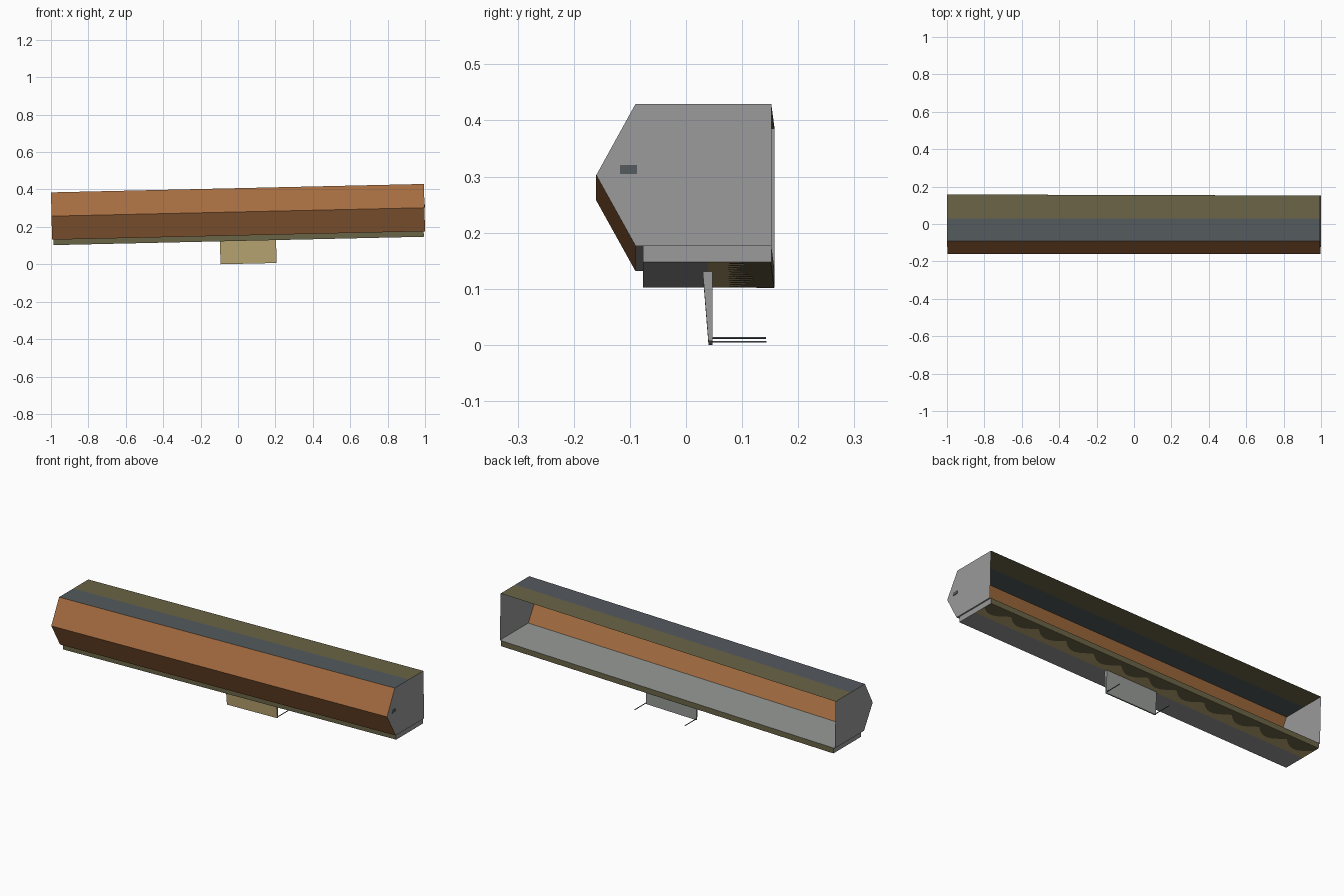
import bpy
import math

if "Cube" in bpy.data.objects:
    bpy.data.objects.remove(bpy.data.objects["Cube"])


def srgb(r, g, b):
    lin = [c / 255 / 12.92 if c < 10 else ((c / 255 + 0.055) / 1.055) ** 2.4 for c in (r, g, b)]
    return (*lin, 1.0)


def material(name, rgb):
    m = bpy.data.materials.new(name)
    m.diffuse_color = srgb(*rgb)
    m.use_nodes = True
    m.node_tree.nodes["Principled BSDF"].inputs["Base Color"].default_value = m.diffuse_color
    return m


GREY = material("light_grey", (152, 154, 152))
SLATE = material("slate_grey", (84, 90, 94))
OLIVE = material("olive", (106, 100, 70))
TAN = material("tan", (188, 168, 116))
WOOD = material("orange_brown", (165, 109, 64))
SLOPE = 0.0226


def place(x, y, z):
    """Tilt of the whole model: right end higher, back edge a little narrower there."""
    return (x - SLOPE * (z - 0.28), y - 0.003 * x * max(y, 0) / 0.155, z + SLOPE * x)


def make(name, verts, faces, mats):
    """faces: list of (indices, material)"""
    me = bpy.data.meshes.new(name)
    me.from_pydata([place(*v) for v in verts], [], [f for f, _ in faces])
    for m in mats:
        me.materials.append(m)
    for poly, (_, m) in zip(me.polygons, faces):
        poly.material_index = mats.index(m)
    ob = bpy.data.objects.new(name, me)
    bpy.context.collection.objects.link(ob)
    return ob


def extrude(name, profile, colours, x0, x1, cap=None):
    """Sweep a (y, z) profile along x; one colour per segment, optional end caps."""
    n = len(profile)
    verts = [(x, y, z) for x in (x0, x1) for y, z in profile]
    faces = []
    for i, col in enumerate(colours):
        j = (i + 1) % n
        faces.append(((i, n + i, n + j, j), col))
    if cap:
        faces.append((tuple(range(n)), cap))
        faces.append((tuple(reversed(range(n, 2 * n))), cap))
    mats = list(dict.fromkeys(c for _, c in faces))
    return make(name, verts, faces, mats)


# Long hull, open at the back: floor, two front slopes, two roof strips
extrude("hull",
        [(0.155, 0.154), (-0.09, 0.154), (-0.16, 0.280), (-0.09, 0.407), (0.03, 0.407), (0.155, 0.407)],
        [GREY, WOOD, WOOD, SLATE, OLIVE], -0.997, 0.997, GREY)

# Shallow base tray below the floor
extrude("base_tray",
        [(0.155, 0.154), (0.155, 0.125), (0.04, 0.125), (-0.077, 0.125), (-0.077, 0.154)],
        [OLIVE, TAN, GREY, OLIVE], -0.990, 0.990, GREY)

# Scalloped olive plate under the back half of the tray
N = 120
xs = [-0.989 + 1.978 * i / N for i in range(N + 1)]
verts = [(x, 0.154, 0.1242) for x in xs]
verts += [(x, 0.125 - 0.05 * abs(math.sin(math.pi * 6 * (x + 0.989))), 0.1242) for x in xs]
make("scalloped_plate", verts,
     [((i, i + 1, N + 2 + i, N + 1 + i), OLIVE) for i in range(N)], [OLIVE])

# Tapered foot plate, tan at the front
extrude("foot_plate",
        [(0.047, 0.126), (0.047, 0.0025), (0.040, 0.0025), (0.030, 0.126)],
        [GREY, GREY, TAN], -0.1, 0.2, GREY)

# Thin pins pointing back from both ends of the foot
for side, x in (("left", -0.0985), ("right", 0.1985)):
    extrude(side + "_pin",
            [(0.143, 0.0095), (0.143, 0.0065), (0.045, 0.0065), (0.045, 0.0095)],
            [SLATE] * 4, x - 0.0015, x + 0.0015, SLATE)

# Small plate on the right end
extrude("end_plate",
        [(-0.087, 0.298), (-0.087, 0.282), (-0.118, 0.282), (-0.118, 0.298)],
        [SLATE] * 4, 0.996, 0.999, SLATE)
